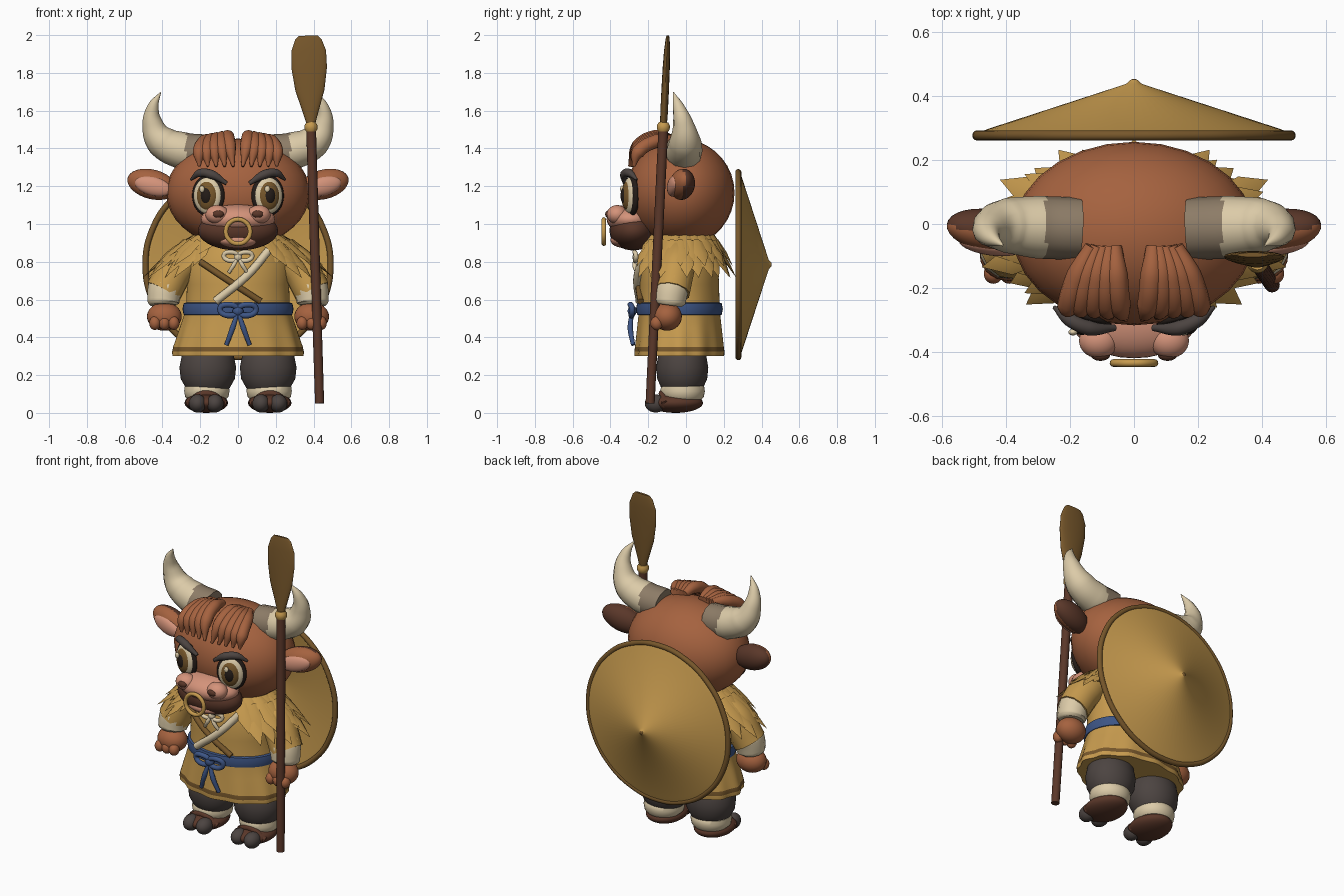
import bpy, bmesh, math
from math import sin, cos, pi, radians
from mathutils import Vector, Euler

cube = bpy.data.objects.get("Cube")
if cube:
    bpy.data.objects.remove(cube)


def material(name, hexcode):
    rgb = [int(hexcode[i:i + 2], 16) / 255 for i in (0, 2, 4)]
    col = [c / 12.92 if c < 0.04 else ((c + 0.055) / 1.055) ** 2.4 for c in rgb] + [1]
    m = bpy.data.materials.new(name)
    m.use_nodes = True
    m.diffuse_color = col
    m.node_tree.nodes["Principled BSDF"].inputs["Base Color"].default_value = col
    return m


FUR = material("red brown fur", "A5623F")
DARK = material("dark brown", "5A3729")
PINK = material("pink skin", "D4937A")
CREAM = material("cream", "DCCBA8")
GOLD = material("straw gold", "C69A4E")
GREY = material("charcoal", "4C4441")
BLUE = material("sash blue", "3D5585")
WOOD = material("olive wood", "77572B")
HORN = material("horn root", "8D7C67")
BLACK = material("eye black", "241C18")


def finish(name, me, mats, rule=None):
    """Smooth the mesh, colour its faces by rule and link it."""
    for m in mats if isinstance(mats, (list, tuple)) else [mats]:
        me.materials.append(m)
    for p in me.polygons:
        p.use_smooth = True
        if rule:
            p.material_index = int(rule(p))
    me.set_sharp_from_angle(angle=radians(42))
    ob = bpy.data.objects.new(name, me)
    bpy.context.collection.objects.link(ob)
    return ob


def from_bmesh(name, bm, mats, rule=None):
    bmesh.ops.recalc_face_normals(bm, faces=bm.faces)
    me = bpy.data.meshes.new(name)
    bm.to_mesh(me)
    bm.free()
    return finish(name, me, mats, rule)


def ball(name, loc, rad, mats, rot=(0, 0, 0), rule=None):
    bm = bmesh.new()
    bmesh.ops.create_uvsphere(bm, u_segments=28, v_segments=18, radius=1)
    ob = from_bmesh(name, bm, mats, rule)
    ob.location, ob.scale, ob.rotation_euler = loc, rad, rot
    return ob


def rings(name, profile, mats, loc=(0, 0, 0), rot=(0, 0, 0), n=48, ripple=None, rule=None):
    """Stack of ellipses (height, x radius, y radius), capped at both ends."""
    bm = bmesh.new()
    loops = []
    for z, rx, ry in profile:
        loop = []
        for i in range(n):
            a = 2 * pi * i / n
            k = 1 + (ripple(z) * cos(12 * a) if ripple else 0)
            loop.append(bm.verts.new((rx * k * cos(a), ry * k * sin(a), z)))
        loops.append(loop)
    for lo, hi in zip(loops, loops[1:]):
        for i in range(n):
            j = (i + 1) % n
            bm.faces.new((lo[i], lo[j], hi[j], hi[i]))
    bm.faces.new(loops[0])
    bm.faces.new(loops[-1])
    ob = from_bmesh(name, bm, mats, rule)
    ob.location, ob.rotation_euler = loc, rot
    return ob


def tube(name, pts, radii, mats, closed=False, rule=None):
    """Smooth curve through the points with a varying radius."""
    cu = bpy.data.curves.new(name, "CURVE")
    cu.dimensions, cu.bevel_depth, cu.bevel_resolution = "3D", 1, 4
    cu.resolution_u, cu.use_fill_caps = 8, True
    sp = cu.splines.new("BEZIER")
    sp.bezier_points.add(len(pts) - 1)
    sp.use_cyclic_u = closed
    for b, p, r in zip(sp.bezier_points, pts, radii):
        b.co, b.radius = p, r
        b.handle_left_type = b.handle_right_type = "AUTO"
    tmp = bpy.data.objects.new(name + "_path", cu)
    bpy.context.collection.objects.link(tmp)
    dg = bpy.context.evaluated_depsgraph_get()
    me = bpy.data.meshes.new_from_object(tmp.evaluated_get(dg))
    bpy.data.objects.remove(tmp)
    me.materials.clear()
    return finish(name, me, mats, rule)


def bow(name, loc, s, mat, tail):
    c = Vector(loc)
    ball(name + "_knot", c, (s * .3, s * .25, s * .3), mat)
    for d in (-1, 1):
        loop = [(0, 0, 0), (d * .6, -.1, .35), (d, 0, .1), (d * .6, -.05, -.25)]
        tube(name + "_loop", [c + Vector(p) * s for p in loop], [s * .16] * 4, mat, True)
        ends = [(0, 0, 0), (d * .3, -.1, -tail * .5), (d * .65, .05, -tail)]
        tube(name + "_tail", [c + Vector(p) * s for p in ends], [s * .1, s * .16, s * .12], mat)


# Head and muzzle
ball("head", (0, -.03, 1.165), (.38, .287, .287), FUR)
ball("lower_muzzle", (0, -.28, .965), (.212, .125, .105), DARK)
ball("lower_lip", (0, -.335, .915), (.11, .065, .04), PINK)
ball("upper_muzzle", (0, -.295, 1.025), (.197, .125, .078), PINK)
ring = [(.064 * sin(a), -.435, .96 + .064 * cos(a)) for a in [i * pi / 4 for i in range(8)]]
tube("nose_ring", ring, [.012] * 8, GOLD, True)

# Tunic with coloured hem band
rings("tunic", [(.30, .30, .2), (.30, .34, .232), (.325, .342, .234), (.35, .337, .231),
                (.45, .306, .222), (.55, .275, .213), (.68, .27, .21), (.78, .275, .205),
                (.87, .23, .18), (.95, .14, .12)], [GOLD, WOOD], (0, -.035, 0), n=96,
      ripple=lambda z: .022 * max(0, (.55 - z) / .25),
      rule=lambda p: .325 < p.center.z < .35)
rings("sash", [(.515, .27, .21), (.52, .288, .224), (.55, .294, .23), (.58, .288, .224),
               (.585, .27, .21)], BLUE, (0, -.035, 0))
bow("sash_bow", (0, -.285, .54), .095, BLUE, 1.9)
bow("collar_bow", (0, -.265, .825), .075, CREAM, 1.1)
tube("cream_lapel", [(.17, -.2, .87), (.05, -.255, .73), (-.12, -.245, .59)], [.022] * 3, CREAM)
tube("brown_lapel", [(-.2, -.2, .80), (-.05, -.247, .70), (.12, -.24, .59)], [.017] * 3, WOOD)

# Straw cape: rows of pointed leaves, open at the chest
rings("cape_lining", [(.80, .37, .2), (.88, .31, .18), (.95, .18, .13)], GOLD, (0, 0, 0))


def leaf_row(name, base, tip, count, shift):
    bm = bmesh.new()
    for i in range(count):
        a = 2 * pi * (i + shift) / count
        if sin(a) < -.86:
            continue
        jag = 1 + .04 * (-1) ** i

        def at(row, k=1):
            return Vector((row[0] * k * cos(a), row[1] * k * sin(a) - .03, row[2]))
        b, t = at(base), at(tip, jag)
        along = (t - b).normalized()
        side = along.cross(Vector((cos(a), sin(a), .8))).normalized() * .043
        up = side.cross(along).normalized() * .014
        if up.z < 0:
            up = -up
        mid = b.lerp(t, .5)
        l0, l1, r0, r1 = [bm.verts.new(p) for p in (b - side * .7, mid - side, b + side * .7, mid + side)]
        c0, c1, end = [bm.verts.new(p) for p in (b + up, mid + up, t)]
        u0, u1 = [bm.verts.new(p) for p in (b - up * .3, mid - up * .3)]
        for f in ((l0, c0, c1, l1), (c0, r0, r1, c1), (l1, c1, end), (c1, r1, end),
                  (l0, l1, u1, u0), (u0, u1, r1, r0), (l1, end, u1), (u1, end, r1)):
            bm.faces.new(f)
    from_bmesh(name, bm, GOLD)


leaf_row("cape_leaves_low", (.33, .20, .86), (.49, .285, .715), 26, .5)
leaf_row("cape_leaves_middle", (.28, .19, .91), (.44, .27, .775), 26, 0)
leaf_row("cape_leaves_top", (.20, .16, .95), (.37, .24, .84), 22, .5)

for s, tag in ((-1, "right_"), (1, "left_")):
    # Nose pads and nostrils
    ball(tag + "nose_pad", (s * .11, -.365, 1.05), (.062, .055, .05), PINK)
    ball(tag + "nostril", (s * .105, -.41, 1.052), (.03, .018, .02), DARK)

    # Eyes as stacked flattened discs
    yaw = .3
    out = Vector((s * sin(yaw), -cos(yaw), 0))
    eye = Vector((s * .157, -.287, 1.15))
    for part, w, h, push, mat in (("eye_rim", .09, .11, 0, BLACK), ("eye_white", .076, .096, .012, CREAM),
                                  ("iris", .058, .078, .022, WOOD), ("pupil", .036, .052, .029, BLACK)):
        ball(tag + part, eye + out * push, (w, .032, h), mat, (0, 0, s * yaw))
    ball(tag + "eye_glint", eye + out * .054 + Vector((-.018, 0, .035)), (.014, .01, .018), CREAM)
    tube(tag + "brow", [(s * .06, -.325, 1.215), (s * .14, -.325, 1.262), (s * .2, -.3, 1.27),
                        (s * .25, -.26, 1.235)], [.01, .024, .022, .006], GREY)

    # Ears and horns
    ball(tag + "ear", (s * .455, -.02, 1.21), (.135, .066, .078), [DARK, FUR],
         (0, -s * .25, s * .15), lambda p: p.center.y < -.1)
    ball(tag + "inner_ear", (s * .45, -.068, 1.2), (.1, .03, .05), PINK, (0, -s * .25, s * .15))
    tube(tag + "horn", [(s * .17, -.015, 1.375), (s * .3, -.01, 1.39), (s * .405, -.005, 1.44),
                        (s * .452, -.015, 1.53), (s * .45, -.04, 1.62), (s * .41, -.067, 1.697)],
         [.098, .098, .085, .055, .031, .003], [CREAM, HORN],
         rule=lambda p: abs(p.center.x) < .275)

    # Fringe locks
    for i in range(5):
        tube(tag + "fringe_lock", [(s * (.06 + .018 * i), -.07, 1.45), (s * (.055 + .03 * i), -.16, 1.462 - .006 * i),
                                   (s * (.045 + .04 * i), -.255, 1.41 - .008 * i),
                                   (s * (.025 + .045 * i), -.3 + .006 * i, 1.305)],
             [.022, .036, .036, .007], FUR)

    # Arms
    tube(tag + "sleeve", [(s * .2, -.03, .87), (s * .32, -.05, .77), (s * .395, -.075, .64)],
         [.08, .1, .098], GOLD)
    tube(tag + "cuff", [(s * .378, -.07, .672), (s * .384, -.075, .66), (s * .396, -.088, .585),
                        (s * .396, -.09, .57)], [.08, .094, .086, .07], CREAM)
    ball(tag + "hand", (s * .39, -.1, .51), (.092, .078, .075), FUR)
    for i in (-1, 0, 1):
        ball(tag + "finger", (s * .39 + i * .05, -.155, .475), (.03, .032, .036), FUR)

    # Legs and feet
    rings(tag + "trouser", [(.1, .09, .085), (.13, .115, .11), (.18, .143, .132), (.24, .15, .138),
                            (.3, .138, .128), (.36, .11, .1)], GREY, (s * .16, -.02, 0))
    rings(tag + "ankle_wrap", [(.07, .1, .1), (.085, .115, .112), (.115, .12, .118), (.14, .117, .114),
                               (.152, .1, .1)], CREAM, (s * .165, -.018, 0))
    ball(tag + "shoe", (s * .168, -.055, .053), (.115, .145, .053), DARK)
    for i in (-1, 1):
        ball(tag + "hoof_toe", (s * .168 + i * .046, -.16, .05), (.046, .058, .048), GREY)
    tube(tag + "shoe_strap", [(s * .168 - .1, -.11, .045), (s * .168, -.125, .102),
                              (s * .168 + .1, -.11, .045)], [.02] * 3, DARK)

# Paddle
place = dict(loc=(.432, -.19, .05), rot=(-.048, -.031, 0))
rings("paddle_pole", [(0, .024, .024), (1.46, .026, .026)], DARK, n=20, **place)
rings("paddle_collar", [(1.44, .025, .025), (1.455, .034, .034), (1.475, .034, .034), (1.49, .025, .025)],
      GOLD, n=20, **place)
rings("paddle_blade", [(1.48, .022, .018), (1.54, .04, .02), (1.66, .077, .02), (1.78, .094, .019),
                       (1.87, .092, .016), (1.93, .07, .011), (1.95, .05, .007)], WOOD, n=24, **place)

# Hat worn on the back
hat = dict(loc=(0, .278, .785), rot=(-pi / 2, 0, 0))
rings("hat", [(z, r, r) for z, r in ((.155, .003), (.005, .46), (.005, .495), (.02, .455),
                                     (.16, .025), (.172, .012))], GOLD, n=72, **hat)
rim = [(.49 * cos(a), .277, .785 + .49 * sin(a)) for a in [i * pi / 8 for i in range(16)]]
tube("hat_rim", rim, [.016] * 16, WOOD, True)
ball("hat_tip", (0, .445, .785), (.014, .009, .014), WOOD)
